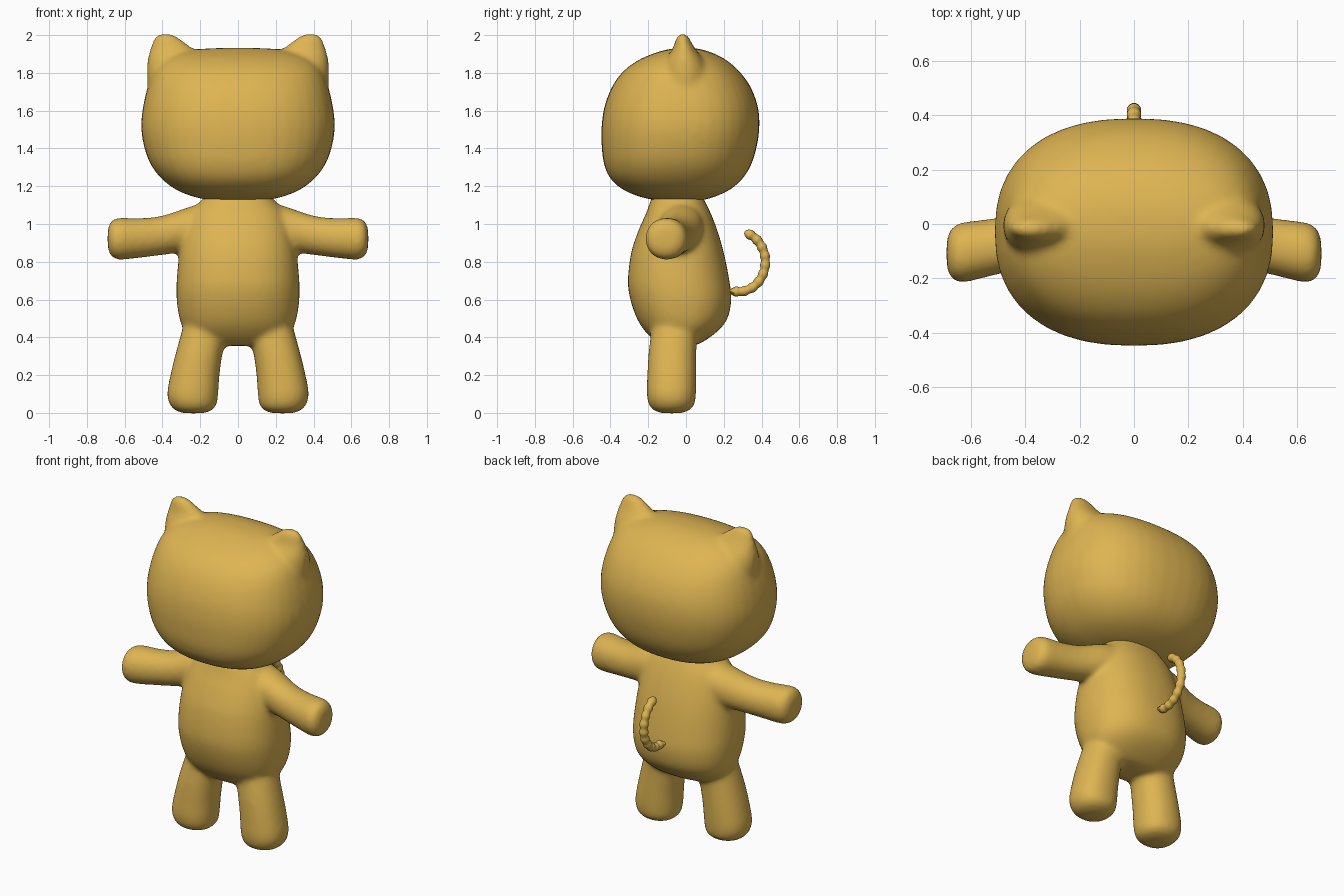
import bpy, bmesh, math
from mathutils import Vector

if "Cube" in bpy.data.objects:
    bpy.data.objects.remove(bpy.data.objects["Cube"])

gold = bpy.data.materials.new("golden_yellow")
gold.diffuse_color = (0.73, 0.46, 0.085, 1)
gold.use_nodes = True
gold.node_tree.nodes["Principled BSDF"].inputs["Base Color"].default_value = gold.diffuse_color


def spline(rows, steps=4):
    """Smooth (Catmull-Rom) interpolation through rows of numbers."""
    out = []
    p = [rows[0]] + rows + [rows[-1]]
    for i in range(1, len(p) - 2):
        for k in range(steps):
            t = k / steps
            out.append([0.5 * (2 * b + (c - a) * t + (2 * a - 5 * b + 4 * c - d) * t * t
                               + (3 * b - a - 3 * c + d) * t ** 3)
                        for a, b, c, d in zip(p[i - 1], p[i], p[i + 1], p[i + 2])])
    return out + [rows[-1]]


def loft(bm, rings, n=2.0, sides=40):
    """Closed skin over rings of (centre, u axis, v axis); n = superellipse power."""
    def power(c):
        return math.copysign(abs(c) ** (2 / n), c)
    loops = []
    for c, u, v in rings:
        angles = [2 * math.pi * i / sides for i in range(sides)]
        loops.append([bm.verts.new(c + u * power(math.cos(a)) + v * power(math.sin(a)))
                      for a in angles])
    faces = [bm.faces.new(loops[0]), bm.faces.new(loops[-1])]
    for a, b in zip(loops, loops[1:]):
        for i in range(sides):
            j = (i + 1) % sides
            faces.append(bm.faces.new((a[i], a[j], b[j], b[i])))
    bmesh.ops.recalc_face_normals(bm, faces=faces)


def upright(bm, rows, n=2.0):
    """Rows of (z, x centre, x radius, y front, y back)."""
    loft(bm, [(Vector((cx, (f + b) / 2, z)), Vector((rx, 0, 0)), Vector((0, (b - f) / 2, 0)))
              for z, cx, rx, f, b in spline(rows)], n)


def finish(name, bm, blend=0):
    """Make the object; blend > 0 fuses the shells and softens their joints."""
    me = bpy.data.meshes.new(name)
    bm.to_mesh(me)
    bm.free()
    me.materials.append(gold)
    me.shade_smooth()
    ob = bpy.data.objects.new(name, me)
    bpy.context.collection.objects.link(ob)
    if blend:
        r = ob.modifiers.new("fuse", 'REMESH')
        r.mode = 'VOXEL'
        r.voxel_size = 0.014
        r.use_smooth_shade = True
        s = ob.modifiers.new("soften", 'SMOOTH')
        s.factor = 0.5
        s.iterations = blend
    return ob


# Head with two ears
bm = bmesh.new()
upright(bm, [
    (1.12, 0, .10, -.12, .06), (1.14, 0, .22, -.23, .14), (1.18, 0, .325, -.33, .23),
    (1.24, 0, .405, -.40, .30), (1.32, 0, .465, -.435, .348), (1.42, 0, .50, -.447, .377),
    (1.52, 0, .513, -.447, .389), (1.62, 0, .503, -.432, .381), (1.72, 0, .48, -.395, .345),
    (1.80, 0, .45, -.34, .29), (1.86, 0, .40, -.265, .225), (1.90, 0, .33, -.18, .155),
    (1.925, 0, .21, -.095, .08), (1.932, 0, .08, -.04, .03)], 2.35)
for s in (-1, 1):
    upright(bm, [
        (1.66, s * .34, .13, -.14, .12), (1.78, s * .345, .137, -.13, .12),
        (1.86, s * .345, .135, -.11, .095), (1.92, s * .35, .118, -.075, .055),
        (1.96, s * .367, .088, -.06, .03), (1.99, s * .38, .062, -.05, .015),
        (2.008, s * .385, .028, -.03, -.005)])
finish("head", bm, 14)

# Body with arms and legs
bm = bmesh.new()
upright(bm, [
    (1.18, 0, .15, -.16, .07), (1.13, 0, .19, -.185, .095), (1.06, 0, .25, -.21, .13),
    (.97, 0, .285, -.25, .165), (.85, 0, .31, -.29, .2), (.70, 0, .325, -.308, .23),
    (.60, 0, .325, -.295, .24), (.50, 0, .31, -.26, .22), (.43, 0, .28, -.215, .165),
    (.37, 0, .21, -.15, .08), (.355, 0, .10, -.1, .03)], 2.3)
for s in (-1, 1):
    # arm rows: x, y, z, radius
    arm = spline([(.08, -.03, 1.01, .13), (.25, -.03, .975, .118), (.4, -.06, .94, .104),
                  (.52, -.085, .926, .105), (.62, -.103, .922, .111), (.66, -.107, .922, .102),
                  (.682, -.108, .922, .075), (.69, -.108, .922, .035)])
    loft(bm, [(Vector((s * x, y, z)), Vector((0, r, 0)), Vector((0, 0, r)))
              for x, y, z, r in arm], 2.1)
    upright(bm, [
        (-.002, s * .235, .05, -.12, -.03), (.01, s * .235, .09, -.165, .01),
        (.04, s * .237, .122, -.195, .043), (.10, s * .24, .135, -.208, .053),
        (.20, s * .228, .13, -.205, .055), (.32, s * .205, .124, -.198, .055),
        (.46, s * .17, .12, -.18, .06)], 2.2)
finish("body", bm, 12)

# Curled tail with rope-like ridges
bm = bmesh.new()
rings = [(Vector((0, .16, .642)), Vector((.024, 0, 0)), Vector((0, 0, .024)))]
count = 90
for i in range(count + 1):
    a = math.radians(-100 + 178 * i / count)
    r = .0245 + .0022 * math.sin(2 * math.pi * 10 * i / count)
    end = (count - i) / 5
    if end < 1:
        r *= math.sqrt(max(.04, 1 - (1 - end) ** 2))
    out = Vector((0, .16 * math.cos(a), .14 * math.sin(a))).normalized()
    rings.append((Vector((0, .28 + .14 * math.cos(a), .80 + .158 * math.sin(a))),
                  Vector((r, 0, 0)), out * r))
loft(bm, rings, 2.0, 16)
finish("tail", bm)
